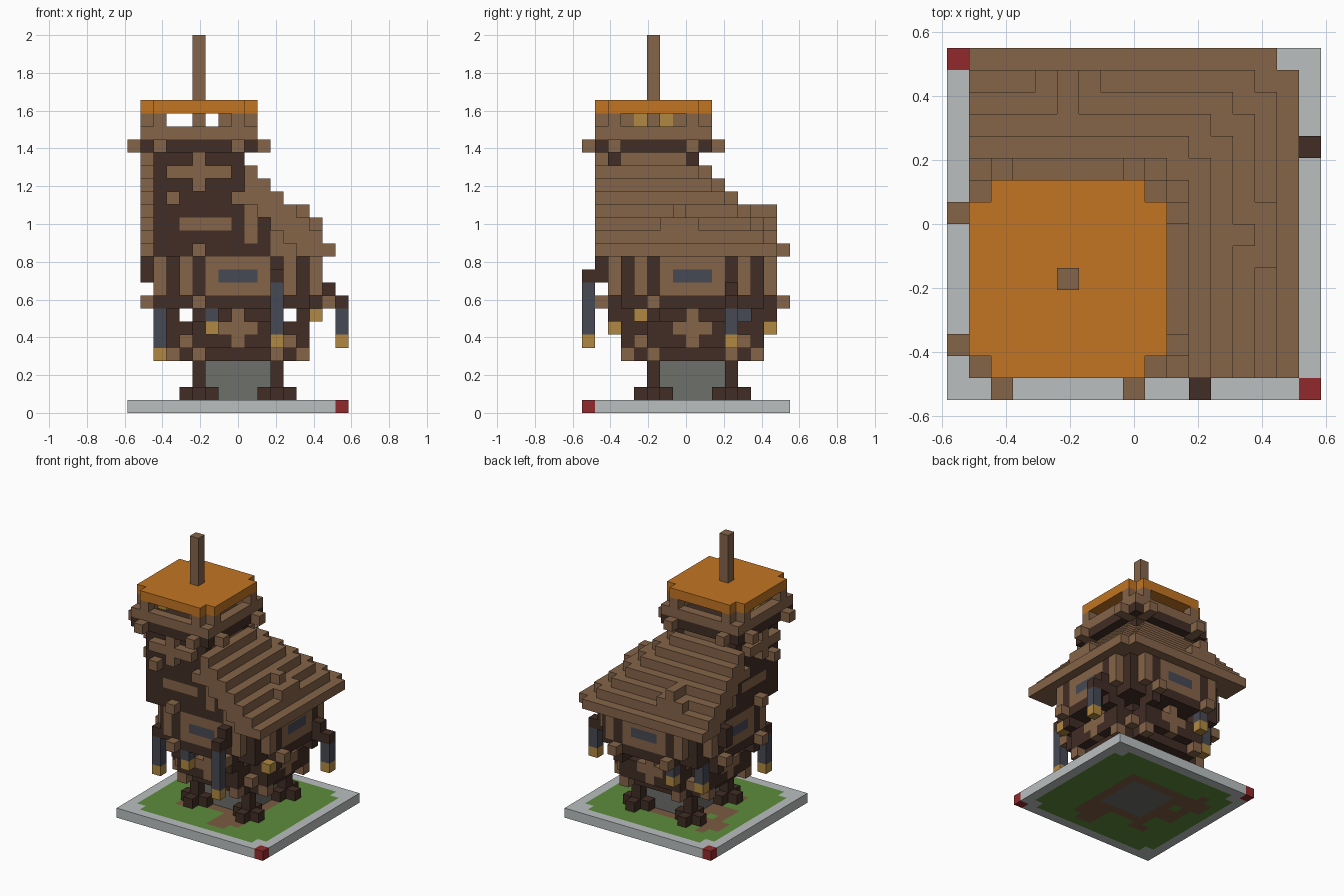
import bpy
import bmesh
from mathutils import Vector

default_cube = bpy.data.objects.get("Cube")
if default_cube:
    bpy.data.objects.remove(default_cube, do_unlink=True)

UNIT = 2 / 29
CENTRE = Vector((8.5, 8, 0))

# Flat palette
PALETTE = {
    "plank brown": (.235, .127, .065),
    "dark timber": (.053, .026, .018),
    "orange roof": (.54, .178, .016),
    "pale kerb": (.49, .52, .52),
    "grey stone": (.155, .16, .145),
    "slate glass": (.061, .067, .087),
    "lamp gold": (.434, .25, .053),
    "marker red": (.283, .023, .027),
    "grass green": (.109, .262, .045),
    "bare earth": (.2, .105, .055),
}
brown, dark, orange, kerb, stone, glass, gold, red, green, earth = PALETTE
materials = {}
for name, rgb in PALETTE.items():
    mat = bpy.data.materials.new(name)
    mat.use_nodes = True
    mat.diffuse_color = (*rgb, 1)
    shader = next(n for n in mat.node_tree.nodes if n.type == 'BSDF_PRINCIPLED')
    shader.inputs["Base Color"].default_value = (*rgb, 1)
    materials[name] = mat

cells = {}


# Symmetries of the block grid
def same(x, y):
    return [(x, y)]


def diagonal(x, y):
    return [(x, y), (y, x)]


def four(x, y):
    a, b = 16 - x, 16 - y
    return [(x, y), (a, y), (x, b), (a, b), (y, x), (b, x), (y, a), (b, a)]


def span(value):
    first, last = value if isinstance(value, tuple) else (value, value)
    return range(first, last + 1)


def block(part, colour, xs, ys, zs, symmetry=same):
    for x in span(xs):
        for y in span(ys):
            for z in span(zs):
                for p, q in symmetry(x, y):
                    cells[p, q, z] = (part, colour)


def lantern(x, y, bottom, top):
    block("lanterns", gold, x, y, bottom)
    block("lanterns", glass, x, y, (bottom + 1, top))


# Ground slab with kerb, grass and earth
block("ground", kerb, (0, 16), (0, 15), 0)
block("ground", green, (1, 15), (1, 14), 0)
for x in (1, 15):
    for y in (1, 14):
        block("ground", kerb, x, y, 0)
for x, y in ((0, 15), (16, 0)):
    block("ground", red, x, y, 0)
block("ground", earth, (5, 11), (5, 11), 0)
block("ground", earth, (3, 5), (7, 8), 0)
block("ground", earth, (2, 4), (10, 11), 0)
block("ground", earth, 3, (9, 12), 0)
block("ground", earth, (9, 10), (2, 4), 0)
block("ground", earth, 11, (3, 5), 0)
block("ground", earth, (4, 5), 4, 0)

# Stone core and four timber legs with spreading feet
block("stone_core", stone, (6, 10), (6, 10), (0, 3))
block("feet", dark, (4, 6), 5, 1, four)
block("legs", dark, 5, 5, (1, 3), four)

# Lower storey with braces
block("lower_storey", dark, (5, 11), (5, 11), (4, 7))
block("lower_storey", dark, (5, 11), 4, (4, 6), four)
block("lower_storey", dark, (6, 10), 3, (5, 6), four)
block("lower_storey", dark, (6, 10), 4, 7, four)
for x in (4, 12):
    for y in (4, 12):
        cells.pop((x, y, 7), None)
for x, y, z in list(cells):
    if z == 7 and (x in (4, 12) or y in (4, 12)):
        del cells[x, y, z]
block("braces", dark, 5, 3, (5, 7), four)
block("braces", brown, 5, 3, 4, four)
block("braces", brown, 4, 4, 5, four)
block("braces", dark, 5, 2, 7, four)
block("cross_ornaments", brown, 8, 3, (5, 7), four)
block("cross_ornaments", brown, (7, 9), 3, 6, four)

# Jettied middle storey: stepped square plan
for z, colour in ((8, dark), (9, brown), (10, glass), (11, brown)):
    block("middle_storey", colour, (3, 13), (3, 13), z)
    block("middle_storey", colour, (5, 11), 2, z, four)
block("window_posts", dark, 5, 2, (8, 11), four)
block("window_posts", brown, 6, 2, 10, four)
block("window_posts", dark, 3, 3, (9, 11), four)
block("window_posts", brown, 2, 4, (9, 11), four)
block("floor_beams", brown, 5, 1, 8, four)
block("floor_beams", brown, 5, 1, 12, diagonal)
block("floor_beams", dark, 11, 1, (10, 11), diagonal)


# Stepped L-shaped roof around the tower
def ring(x, y):
    return max(x, y) + (x == y)


for x in span((1, 15)):
    for y in span((1, 15)):
        r = ring(x, y)
        top = 27 - r
        if r < 9 or r > 15:
            continue
        verge = min(x, y) == 1
        if not verge and r < 14:
            fill = brown if r > 10 else dark
            block("gable_walls", fill, x, y, (12, top))
        depth = 2 if verge else 1
        block("main_roof", brown, x, y, (max(12, top - depth), top))

# Low dormer ridges on the two long slopes
for flip in (False, True):
    first = 4 if flip else 6
    for along in span((first, first + 2)):
        for out in (13, 14):
            x, y = (along, out) if flip else (out, along)
            block("dormer_ridges", brown, x, y, (13, 14))
    for out in (13, 14) if flip else (13,):
        middle = first + 1
        x, y = (middle, out) if flip else (out, middle)
        block("dormer_ridges", brown, x, y, 15)

# Tower walls and trim
block("tower_walls", dark, (2, 8), (2, 8), (12, 19))
block("tower_trim", brown, (3, 7), 8, 19, diagonal)
block("tower_trim", brown, (4, 7), 2, 14, diagonal)
block("tower_trim", brown, (3, 7), 1, 18, diagonal)
block("tower_trim", brown, 5, 1, (17, 19), diagonal)
for x in (3, 8):
    block("tower_trim", brown, x, 1, 16, diagonal)
block("tower_trim", brown, 9, 2, (13, 15), diagonal)

# Lookout platform, railing and corner posts
block("platform", dark, (1, 9), (1, 9), 20)
for x in (2, 8):
    for y in (0, 1, 9, 10):
        block("platform_beams", brown, x, y, 20, diagonal)
for edge in (1, 9):
    block("railing", brown, (1, 9), edge, 21, diagonal)
    for x in (2, 8):
        block("lookout_posts", brown, x, edge, 22, diagonal)
for y in (3, 7):
    block("lookout_posts", brown, 2, y, 22)
block("lookout_posts", brown, 7, 2, 22)
for y in (4, 6):
    block("lookout_lamps", gold, 2, y, (21, 22))

# Flat top roof with notched corners, and mast
block("top_roof", orange, (2, 8), (1, 9), 23)
block("top_roof", orange, (1, 9), (2, 8), 23)
block("mast", brown, 5, 5, (21, 28))

# Hanging lanterns and brackets
block("lantern_brackets", dark, 11, (0, 1), 10)
block("lantern_brackets", dark, (15, 16), 11, 8)
block("lantern_brackets", dark, 15, 11, 9)
block("lantern_brackets", dark, 2, 3, 8)
lantern(11, 0, 5, 9)
lantern(16, 11, 5, 7)
lantern(2, 3, 4, 7)
lantern(6, 2, 6, 7)
lantern(3, 12, 5, 7)
lantern(5, 14, 6, 7)
block("lanterns", gold, 14, 4, 7)

# Turn the block grid into one outer-skin mesh per part
DIRECTIONS = [Vector(d) * s for d in ((1, 0, 0), (0, 1, 0), (0, 0, 1)) for s in (1, -1)]


def skin(part):
    bm = bmesh.new()
    mesh = bpy.data.meshes.new(part)
    slots = []
    corners = {}
    for cell, (owner, colour) in cells.items():
        if owner != part:
            continue
        if colour not in slots:
            slots.append(colour)
            mesh.materials.append(materials[colour])
        middle = Vector(cell) + Vector((.5, .5, .5))
        for normal in DIRECTIONS:
            if tuple(int(c) for c in Vector(cell) + normal) in cells:
                continue
            u = Vector((normal.y, normal.z, normal.x))
            v = normal.cross(u)
            ring_verts = []
            for a, b in ((-1, -1), (1, -1), (1, 1), (-1, 1)):
                point = middle + (normal + u * a + v * b) / 2
                key = tuple(round(c) for c in point)
                if key not in corners:
                    corners[key] = bm.verts.new((Vector(key) - CENTRE) * UNIT)
                ring_verts.append(corners[key])
            face = bm.faces.new(ring_verts)
            face.material_index = slots.index(colour)
    bm.to_mesh(mesh)
    bm.free()
    bpy.context.collection.objects.link(bpy.data.objects.new(part, mesh))


for part in sorted({owner for owner, colour in cells.values()}):
    skin(part)
